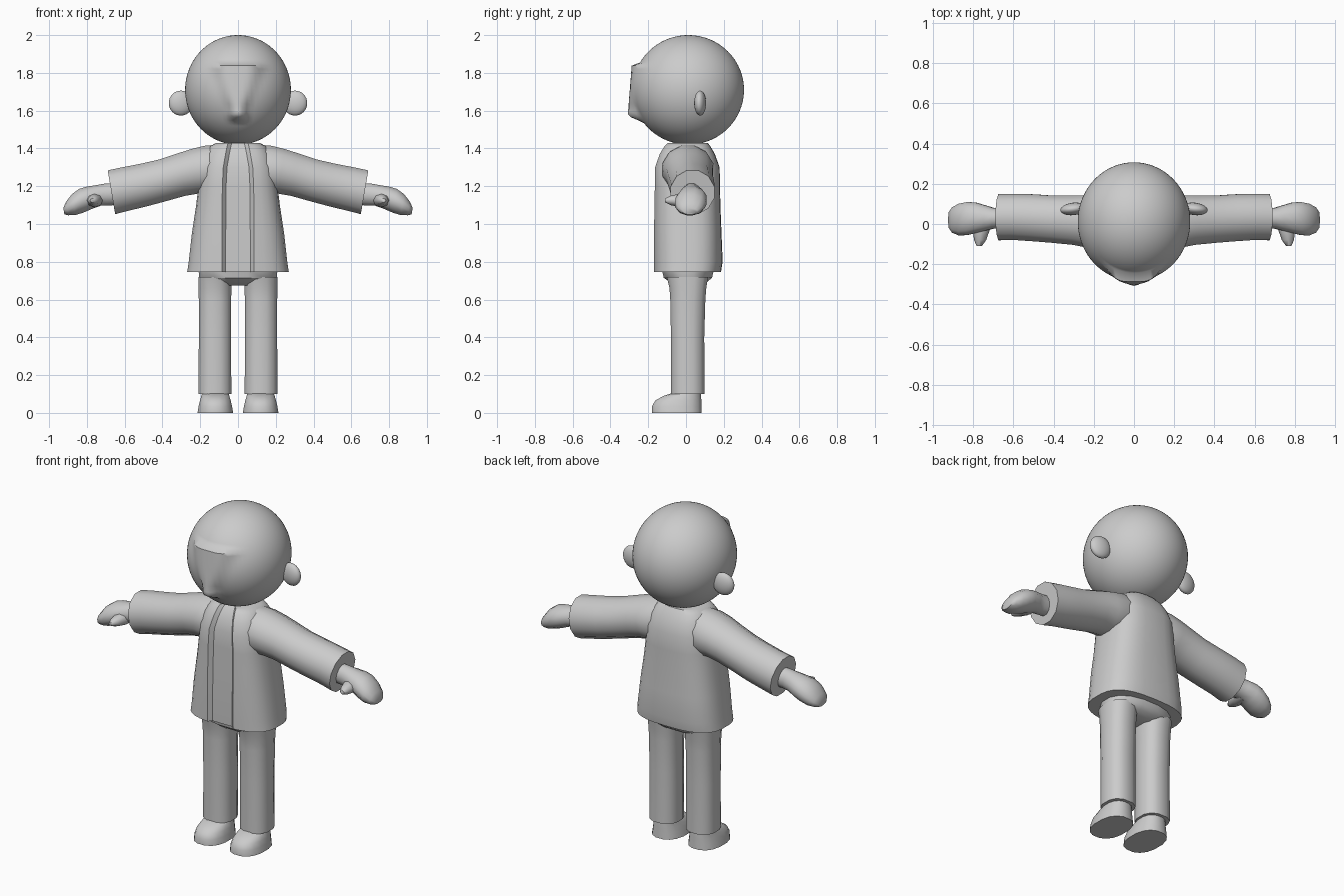
import bpy
import bmesh
from math import sin, cos, pi, asin, exp, radians
from mathutils import Matrix

cube = bpy.data.objects.get("Cube")
if cube:
    bpy.data.objects.remove(cube, do_unlink=True)

grey = bpy.data.materials.new("plain grey")
grey.use_nodes = True
grey.diffuse_color = (0.6, 0.6, 0.6, 1)
grey.node_tree.nodes["Principled BSDF"].inputs["Base Color"].default_value = (0.6, 0.6, 0.6, 1)


def finish(name, bm, angle=40):
    bmesh.ops.recalc_face_normals(bm, faces=bm.faces)
    mesh = bpy.data.meshes.new(name)
    bm.to_mesh(mesh)
    bm.free()
    mesh.materials.append(grey)
    mesh.shade_smooth()
    mesh.set_sharp_from_angle(angle=radians(angle))
    obj = bpy.data.objects.new(name, mesh)
    bpy.context.collection.objects.link(obj)
    return obj


def loft(name, rings, angle=40):
    """Skin a list of equal-length point rings and cap both ends."""
    bm = bmesh.new()
    loops = [[bm.verts.new(p) for p in ring] for ring in rings]
    n = len(loops[0])
    for a, b in zip(loops, loops[1:]):
        for i in range(n):
            j = (i + 1) % n
            bm.faces.new((a[i], a[j], b[j], b[i]))
    bm.faces.new(loops[0])
    bm.faces.new(loops[-1])
    return finish(name, bm, angle)


def power(v, e):
    return (1 if v >= 0 else -1) * abs(v) ** e


def flat_ring(z, cx, hw, front, back, n=16, e=0.85):
    """Rounded horizontal section."""
    cy, hd = (front + back) / 2, (back - front) / 2
    return [(cx + hw * power(sin(t), e), cy + hd * power(cos(t), e), z)
            for t in (2 * pi * (i + 0.5) / n for i in range(n))]


def side_ring(s, x, y0, y1, z0, z1, lean=0.17, n=12):
    """Rounded section across an arm, leaning with it."""
    cy, ry, cz, rz = (y0 + y1) / 2, (y1 - y0) / 2, (z0 + z1) / 2, (z1 - z0) / 2
    return [(s * (x + lean * rz * sin(t)), cy + ry * cos(t), cz + rz * sin(t))
            for t in (2 * pi * (i + 0.5) / n for i in range(n))]


def jacket_ring(z, hw, front, back, gap, n=14, e=0.72):
    """Jacket section with a recessed strip down the open front."""
    cy, hd = (front + back) / 2, (back - front) / 2
    start = asin((gap / hw) ** (1 / e))
    half = []
    for i in range(n):
        t = start + (pi - start) * i / n
        half.append((hw * sin(t) ** e, cy - hd * power(cos(t), e), z))
    strip = (gap - 0.02, half[0][1] + 0.022, z)
    half = [strip] + half
    mirrored = [(-x, y, zz) for x, y, zz in reversed(half)]
    return half + [(0, back, z)] + mirrored


def ball(name, centre, radii, turn=0, segments=24):
    bm = bmesh.new()
    m = Matrix.Translation(centre) @ Matrix.Rotation(turn, 4, 'Z') @ Matrix.Diagonal((*radii, 1))
    bmesh.ops.create_uvsphere(bm, u_segments=segments, v_segments=segments * 2 // 3,
                              radius=1, matrix=m)
    return bm


# Head, with the nose pulled out of the face
head = ball("head", (0, 0.012, 1.71), (0.28, 0.295, 0.29), segments=72)
for v in head.verts:
    x, y, z = v.co
    if y < 0 and 1.54 < z < 1.84:
        line = -0.308 + (z - 1.58) * 0.08
        low = min(1, max(0, (z - 1.54) / 0.035))
        width = 0.04 + max(0, z - 1.62) * 0.35
        fall = exp(-(x / width) ** 4) * low
        v.co.y = y + (min(y, line) - y) * fall
finish("head", head, 60)

# Jacket body
loft("jacket", [jacket_ring(*r) for r in (
    (0.745, 0.27, -0.172, 0.185, 0.085),
    (0.80, 0.262, -0.173, 0.194, 0.085),
    (0.95, 0.245, -0.173, 0.188, 0.085),
    (1.10, 0.222, -0.171, 0.182, 0.084),
    (1.20, 0.210, -0.170, 0.180, 0.083),
    (1.30, 0.200, -0.168, 0.178, 0.078),
    (1.37, 0.175, -0.143, 0.153, 0.066),
    (1.41, 0.150, -0.118, 0.130, 0.058),
    (1.43, 0.115, -0.10, 0.115, 0.052))])

# Hips under the jacket hem
loft("trouser_hips", [flat_ring(z, 0, hw, f, b) for z, hw, f, b in (
    (0.675, 0.15, -0.06, 0.08),
    (0.695, 0.205, -0.09, 0.115),
    (0.715, 0.21, -0.12, 0.14),
    (0.76, 0.212, -0.13, 0.15))])

for side, s in (("left", 1), ("right", -1)):
    # Ear
    finish(side + "_ear", ball("ear", (s * 0.302, 0.075, 1.64), (0.065, 0.031, 0.066), -s * 0.12))

    # Sleeve with a closed cuff
    loft(side + "_sleeve", [side_ring(s, *r) for r in (
        (0.08, -0.11, 0.13, 1.20, 1.425),
        (0.16, -0.13, 0.15, 1.155, 1.418),
        (0.23, -0.122, 0.148, 1.157, 1.40),
        (0.30, -0.108, 0.145, 1.145, 1.378),
        (0.40, -0.098, 0.145, 1.117, 1.345),
        (0.50, -0.09, 0.152, 1.09, 1.322),
        (0.60, -0.083, 0.154, 1.066, 1.303),
        (0.67, -0.085, 0.154, 1.048, 1.288))])

    # Hand as a mitten
    loft(side + "_hand", [side_ring(s, *r) for r in (
        (0.64, -0.02, 0.08, 1.10, 1.22),
        (0.70, -0.025, 0.082, 1.095, 1.215),
        (0.74, -0.035, 0.095, 1.095, 1.208),
        (0.79, -0.048, 0.11, 1.075, 1.20),
        (0.83, -0.058, 0.112, 1.058, 1.188),
        (0.87, -0.06, 0.104, 1.045, 1.16),
        (0.905, -0.045, 0.085, 1.045, 1.118),
        (0.922, -0.02, 0.06, 1.05, 1.085))], 55)

    # Thumb, pointing forward
    thumb = [(y, x, r) for y, x, r in (
        (0.03, 0.755, 0.045), (-0.03, 0.76, 0.042), (-0.08, 0.766, 0.03), (-0.11, 0.77, 0.013))]
    loft(side + "_thumb", [[(s * (x + r * cos(t)), y, 1.125 + 0.85 * r * sin(t))
                            for t in (2 * pi * i / 8 for i in range(8))] for y, x, r in thumb], 60)

    # Trouser leg
    loft(side + "_trouser_leg", [flat_ring(z, s * 0.122, hw, f, b, 12, 0.8) for z, hw, f, b in (
        (0.10, 0.089, -0.082, 0.10),
        (0.40, 0.088, -0.082, 0.099),
        (0.60, 0.088, -0.086, 0.105),
        (0.66, 0.090, -0.090, 0.11),
        (0.72, 0.090, -0.105, 0.12))])

    # Shoe
    loft(side + "_shoe", [flat_ring(z, s * 0.12, hw, f, b, 16, 0.85) for z, hw, f, b in (
        (0.0, 0.096, -0.182, 0.085),
        (0.035, 0.090, -0.182, 0.084),
        (0.065, 0.083, -0.165, 0.083),
        (0.088, 0.076, -0.125, 0.082),
        (0.105, 0.070, -0.075, 0.080))])
